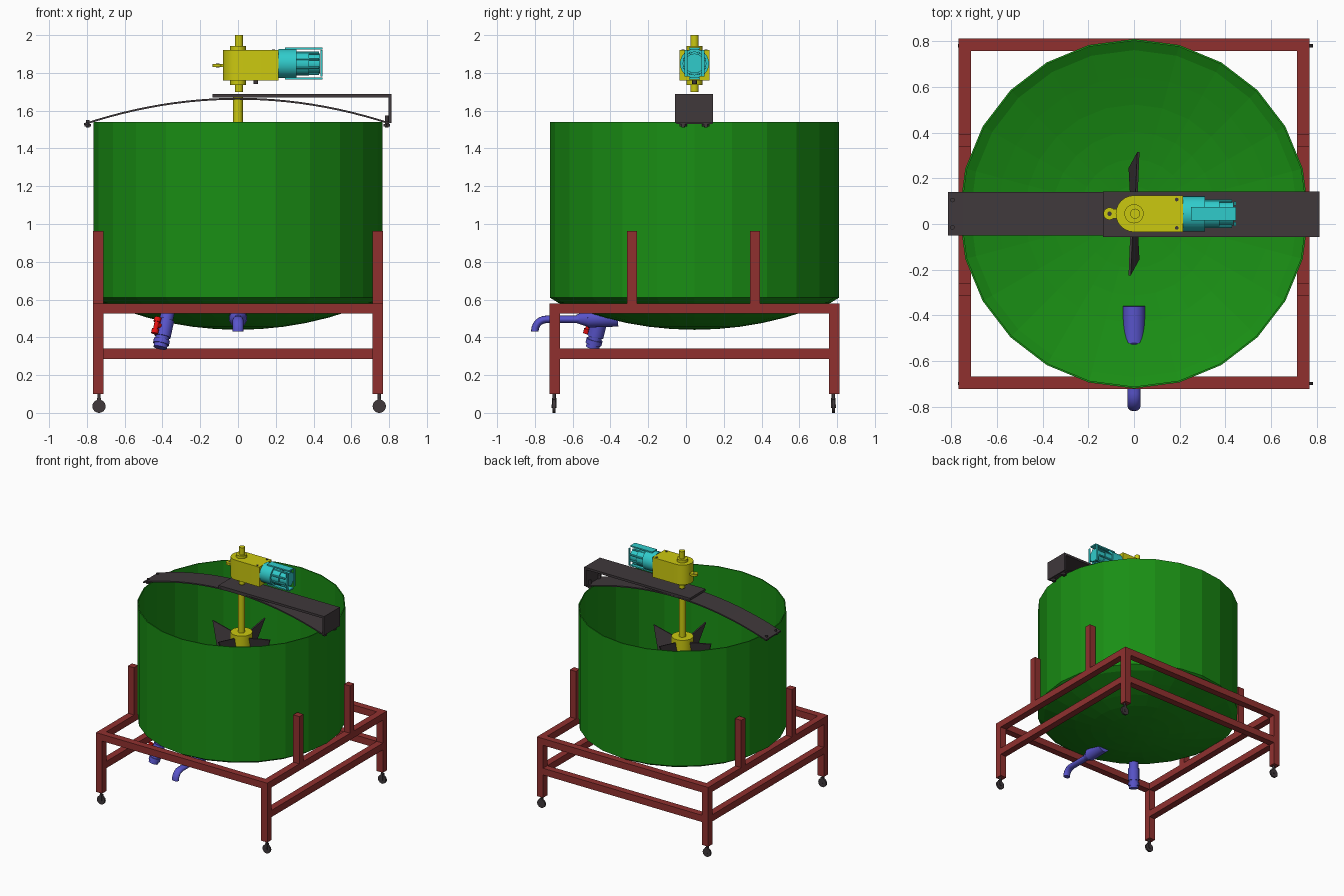
import bpy, bmesh, math
from mathutils import Vector, Matrix

if "Cube" in bpy.data.objects:
    bpy.data.objects.remove(bpy.data.objects["Cube"])

CY = 0.045          # y of the tank axis
smooth_parts = []


def mat(name, r, g, b):
    m = bpy.data.materials.new(name)
    m.diffuse_color = (r, g, b, 1)
    m.use_nodes = True
    m.node_tree.nodes["Principled BSDF"].inputs["Base Color"].default_value = m.diffuse_color
    return m


GREEN = mat("green", 0.01, 0.27, 0.007)
BROWN = mat("red_brown", 0.28, 0.03, 0.028)
YELLOW = mat("yellow", 0.6, 0.58, 0.005)
CYAN = mat("cyan", 0.03, 0.6, 0.6)
BLUE = mat("violet_blue", 0.1, 0.09, 0.6)
DARK = mat("dark", 0.05, 0.04, 0.044)
RED = mat("red", 0.8, 0.005, 0.005)


def finish(name, bm, m, smooth=False):
    bmesh.ops.recalc_face_normals(bm, faces=bm.faces)
    me = bpy.data.meshes.new(name)
    bm.to_mesh(me)
    bm.free()
    ob = bpy.data.objects.new(name, me)
    bpy.context.collection.objects.link(ob)
    me.materials.append(m)
    if smooth:
        smooth_parts.append(ob)
    return ob


def prism(name, pts, off, m, smooth=False, mtx=None):
    """Extrude the polygon of 3D points by an offset vector."""
    bm = bmesh.new()
    f = bm.faces.new([bm.verts.new(p) for p in pts])
    ext = bmesh.ops.extrude_face_region(bm, geom=[f], use_keep_orig=True)
    vs = [v for v in ext["geom"] if isinstance(v, bmesh.types.BMVert)]
    bmesh.ops.translate(bm, verts=vs, vec=off)
    if mtx:
        bm.transform(mtx)
    return finish(name, bm, m, smooth)


def box(name, x0, x1, y0, y1, z0, z1, m):
    return prism(name, [(x0, y0, z0), (x1, y0, z0), (x1, y1, z0), (x0, y1, z0)],
                 (0, 0, z1 - z0), m)


def cyl(name, p0, p1, r, m, r2=None, n=24):
    p0, p1 = Vector(p0), Vector(p1)
    d = p1 - p0
    bm = bmesh.new()
    bmesh.ops.create_cone(bm, cap_ends=True, segments=n, radius1=r,
                          radius2=r if r2 is None else r2, depth=d.length)
    rot = Vector((0, 0, 1)).rotation_difference(d).to_matrix().to_4x4()
    bm.transform(Matrix.Translation((p0 + p1) / 2) @ rot)
    return finish(name, bm, m, True)


# Tank: 24-sided open vessel with a dished bottom
profile = [(0.765, 1.54), (0.765, 0.61), (0.72, 0.582)]
profile += [(r, 0.44 + 1.82 - math.sqrt(1.82 ** 2 - r * r))
            for r in (0.6, 0.48, 0.36, 0.24, 0.12, 0)]
bm = bmesh.new()
vs = [bm.verts.new((r, CY, z)) for r, z in profile]
es = [bm.edges.new(p) for p in zip(vs, vs[1:])]
bmesh.ops.spin(bm, geom=vs + es, cent=(0, CY, 0), axis=(0, 0, 1),
               angle=2 * math.pi, steps=24)
bmesh.ops.remove_doubles(bm, verts=bm.verts, dist=1e-4)
tank = finish("tank", bm, GREEN)
mod = tank.modifiers.new("wall", 'SOLIDIFY')
mod.thickness, mod.offset = 0.008, -1

# Frame: legs, side posts, casters, rails
X, Y0, Y1, T = 0.768, -0.722, 0.812, 0.055
for sx, side in ((-1, "left"), (1, "right")):
    xa, xb = sorted((sx * X, sx * (X - T)))
    for ya, end in ((Y0, "front"), (Y1 - T, "back")):
        box(f"{end}_{side}_leg", xa, xb, ya, ya + T, 0.1, 0.58, BROWN)
        cx, cy = sx * 0.742 + 0.006, ya + T / 2 - 0.004
        cyl(f"{end}_{side}_caster_wheel", (cx, cy - 0.007, 0.035),
            (cx, cy + 0.007, 0.035), 0.035, DARK)
        cyl(f"{end}_{side}_caster_axle", (cx, cy - 0.013, 0.035),
            (cx, cy + 0.013, 0.035), 0.01, DARK, n=12)
        for k in (-1, 1):
            box(f"{end}_{side}_caster_fork", cx - 0.01, cx + 0.01,
                cy + k * 0.01 - 0.002, cy + k * 0.01 + 0.002, 0.03, 0.08, DARK)
        cyl(f"{end}_{side}_caster_stem", (cx, cy, 0.07), (cx, cy, 0.1), 0.009, DARK, n=12)
    for yp in (-0.312, 0.338):
        box(f"{side}_tank_post", xa, xb, yp, yp + 0.053, 0.58, 0.963, BROWN)
    for z, lvl in ((0.525, "upper"), (0.285, "lower")):
        box(f"{side}_{lvl}_rail", xa, xb, Y0 + T, Y1 - T, z, z + T, BROWN)
for name, ya, z in (("front_upper_rail", Y0, 0.525), ("back_upper_rail", Y1 - T, 0.525),
                    ("back_lower_rail", Y1 - T, 0.285)):
    box(name, T - X, X - T, ya, ya + T, z, z + T, BROWN)

# Arched bridge, motor plate and bolts
xs = [-0.815 + 1.615 * i / 24 for i in range(25)]
arch = [(x, 1.668 - 0.133 * (x / 0.81) ** 2) for x in xs]
loop = [(x, -0.05, z) for x, z in arch] + [(x, -0.05, z - 0.01) for x, z in arch[::-1]]
prism("arched_bridge", loop, (0, 0.19, 0), DARK)
plate = [(-0.135, 1.688), (0.812, 1.688), (0.812, 1.535), (0.796, 1.535),
         (0.796, 1.67), (-0.135, 1.67)]
prism("motor_plate", [(x, -0.057, z) for x, z in plate], (0, 0.2, 0), DARK)
for y in (-0.015, 0.105):
    for x in (-0.795, 0.787):
        cyl("bridge_bolt", (x, y, 1.51), (x, y, 1.575 if x > 0 else 1.55), 0.01, DARK, n=12)
        cyl("bridge_nut", (x, y, 1.515), (x, y, 1.53), 0.019, DARK, n=6)

# Gearbox with rounded end, lug, collars and hollow shaft
R = 0.08
arc = [(R * math.cos(a), CY + R * math.sin(a))
       for a in (math.radians(90 + 15 * i) for i in range(13))]
body = [(x * 1.0, y, 1.76) for x, y in arc] + [(0.215, CY - R, 1.76), (0.215, CY + R, 1.76)]
prism("gearbox", body, (0, 0, 0.16), YELLOW, True)
cyl("output_shaft", (0.005, CY, 1.70), (0.005, CY, 2.0), 0.022, YELLOW)
cyl("top_collar", (0, CY, 1.92), (0, CY, 1.942), 0.042, YELLOW)
cyl("bottom_collar", (0, CY, 1.735), (0, CY, 1.76), 0.042, YELLOW)
box("lug_arm", -0.11, -0.07, CY - 0.02, CY + 0.02, 1.831, 1.847, YELLOW)
cyl("lug_eye", (-0.107, CY, 1.83), (-0.107, CY, 1.848), 0.027, YELLOW)
cyl("lug_bore", (-0.107, CY, 1.829), (-0.107, CY, 1.849), 0.01, DARK, n=12)
cyl("drain_plug", (0.095, CY, 1.74), (0.095, CY, 1.76), 0.012, DARK, n=12)
for y in (-0.017, 0.107):
    cyl("gearbox_bolt", (0.187, y, 1.918), (0.187, y, 1.924), 0.008, DARK, n=12)

# Motor: stepped body, cooling fins and guard hoop
MZ = 1.85
for name, x0, x1, r in (("motor_flange", 0.215, 0.31, 0.077), ("motor_body", 0.31, 0.375, 0.063),
                        ("motor_fan_cover", 0.375, 0.435, 0.052)):
    cyl(name, (x0, CY, MZ), (x1, CY, MZ), r, CYAN)
for i in range(8):
    a = math.radians(45 * i + 22.5)
    c, s = math.cos(a), math.sin(a)
    cyl("motor_fin", (0.31, CY + 0.06 * c, MZ + 0.06 * s),
        (0.43, CY + 0.06 * c, MZ + 0.06 * s), 0.007, CYAN, n=8)
for s in (-1, 1):
    box("guard_bar", 0.25, 0.447, CY - 0.03, CY + 0.03,
        MZ + s * 0.079 - 0.005, MZ + s * 0.079 + 0.005, CYAN)
    box("guard_end", 0.438, 0.447, CY + s * 0.045 - 0.008, CY + s * 0.045 + 0.008,
        MZ - 0.07, MZ + 0.07, CYAN)

# Agitator: shaft, hub and four pitched blades
cyl("agitator_shaft", (0, CY, 1.08), (0, CY, 1.67), 0.026, YELLOW)
cyl("agitator_hub", (0, CY, 1.12), (0, CY, 1.31), 0.08, YELLOW)
for i in range(4):
    m = (Matrix.Translation((0, CY, 1.225)) @ Matrix.Rotation(math.radians(90 * i), 4, 'Z')
         @ Matrix.Rotation(math.radians(11), 4, 'X'))
    pts = [(0.06, -0.005, -0.06), (0.2, -0.005, -0.1), (0.27, -0.005, 0.1), (0.06, -0.005, 0.055)]
    prism("agitator_blade", pts, (0, 0.01, 0), DARK, mtx=m)

# Front outlet: socket through the dished bottom, pipe and elbow
cyl("outlet_socket", (0, -0.36, 0.505), (0, -0.52, 0.5), 0.048, BLUE)
cyl("outlet_reducer", (0, -0.52, 0.5), (0, -0.58, 0.497), 0.045, BLUE, 0.022)
path = [(0, -0.5, 0.495), (0, -0.74, 0.495)]
path += [(0, -0.74 - 0.06 * math.sin(a), 0.435 + 0.06 * math.cos(a))
         for a in (math.radians(15 * i) for i in range(1, 7))] + [(0, -0.8, 0.43)]
cu = bpy.data.curves.new("outlet_elbow", 'CURVE')
cu.dimensions, cu.bevel_depth, cu.bevel_resolution, cu.use_fill_caps = '3D', 0.02, 4, True
sp = cu.splines.new('POLY')
sp.points.add(len(path) - 1)
for p, co in zip(sp.points, path):
    p.co = (*co, 1)
cu.materials.append(BLUE)
elbow = bpy.data.objects.new("outlet_elbow", cu)
elbow.scale.x = 1.4
bpy.context.collection.objects.link(elbow)

# Tilted drain valve with red handle
top, end = Vector((-0.37, -0.445, 0.54)), Vector((-0.412, -0.495, 0.345))
cyl("drain_pipe", top, end, 0.036, BLUE)
for t0, t1 in ((0.25, 0.7), (0.78, 0.9)):
    cyl("drain_collar", top.lerp(end, t0), top.lerp(end, t1), 0.043, BLUE)
mid = top.lerp(end, 0.42)
knob = mid + Vector((-0.045, -0.05, 0.005))
cyl("valve_stem", mid, knob, 0.014, RED, n=12)
up = (top - end).normalized()
cyl("valve_handle", knob - up * 0.045, knob + up * 0.045, 0.013, RED, n=12)
for s in (-1, 1):
    cyl("valve_handle_grip", knob + up * 0.02 * s, knob + up * 0.045 * s, 0.019, RED, n=12)

# Smooth shading on round parts
bpy.ops.object.select_all(action='DESELECT')
for ob in smooth_parts:
    ob.select_set(True)
bpy.context.view_layer.objects.active = smooth_parts[0]
bpy.ops.object.shade_smooth_by_angle(angle=math.radians(31))
